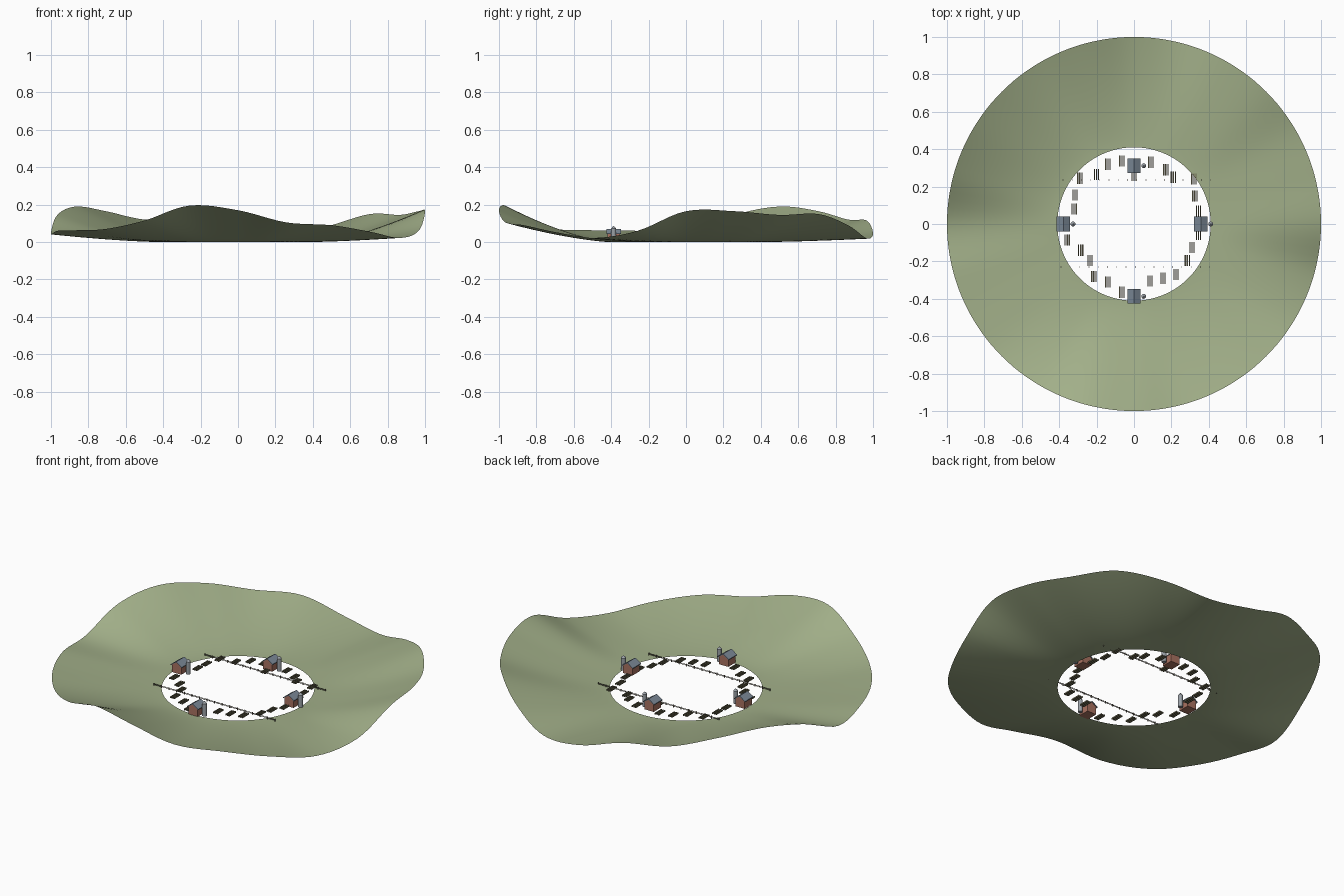
import bpy, bmesh, math
from mathutils import Matrix, Vector

if "Cube" in bpy.data.objects:
    bpy.data.objects.remove(bpy.data.objects["Cube"])


def material(name, rgb):
    m = bpy.data.materials.new(name)
    m.diffuse_color = (*rgb, 1)
    m.use_nodes = True
    m.node_tree.nodes["Principled BSDF"].inputs["Base Color"].default_value = m.diffuse_color
    return m


GREEN = material("grass", (0.36, 0.43, 0.25))
BRICK = material("brick", (0.40, 0.17, 0.12))
SLATE = material("slate", (0.20, 0.25, 0.31))
METAL = material("metal", (0.33, 0.36, 0.39))
SOIL = material("crop", (0.15, 0.14, 0.08))
WOOD = material("wood", (0.14, 0.12, 0.09))


def make(name, bm, mat):
    bmesh.ops.recalc_face_normals(bm, faces=bm.faces)
    me = bpy.data.meshes.new(name)
    bm.to_mesh(me)
    bm.free()
    me.materials.append(mat)
    ob = bpy.data.objects.new(name, me)
    bpy.context.collection.objects.link(ob)
    return ob


def box(bm, centre, size):
    bmesh.ops.create_cube(bm, size=1, matrix=Matrix.Translation(centre) @ Matrix.Diagonal((*size, 1)))


def cone(bm, x, y, z0, z1, r0, r1, sides=16):
    bmesh.ops.create_cone(bm, cap_ends=True, segments=sides, radius1=r0, radius2=r1, depth=z1 - z0,
                          matrix=Matrix.Translation((x, y, (z0 + z1) / 2)))


def extrude_y(bm, profile, y0, y1):
    a = [bm.verts.new((x, y0, z)) for x, z in profile]
    b = [bm.verts.new((x, y1, z)) for x, z in profile]
    n = len(profile)
    bm.faces.new(a)
    bm.faces.new(b[::-1])
    for i in range(n):
        bm.faces.new((a[i], a[(i + 1) % n], b[(i + 1) % n], b[i]))


# Rolling hills: open ring whose outer rim height varies every 15 degrees
RIM = [.165, .165, .145, .15, .09, .02, .045, .115, .12, .165, .19, .145,
       .045, .06, .063, .07, .115, .195, .17, .105, .09, .055, .022, .06]


def rim_height(u):
    i = int(u)
    f = u - i
    p0, p1, p2, p3 = (RIM[(i + k) % 24] for k in (-1, 0, 1, 2))
    return p1 + 0.5 * f * (p2 - p0 + f * (2 * p0 - 5 * p1 + 4 * p2 - p3 + f * (3 * (p1 - p2) + p3 - p0)))


bm = bmesh.new()
SEG, RINGS, R_IN = 144, 24, 0.41
grid = []
for j in range(RINGS + 1):
    t = j / RINGS
    r = R_IN + (1 - R_IN) * t
    row = []
    for i in range(SEG):
        a = 2 * math.pi * i / SEG
        row.append(bm.verts.new((r * math.cos(a), r * math.sin(a), rim_height(24 * i / SEG) * t ** 1.5)))
    grid.append(row)
for j in range(RINGS):
    for i in range(SEG):
        k = (i + 1) % SEG
        bm.faces.new((grid[j][i], grid[j + 1][i], grid[j + 1][k], grid[j][k]))
hills = make("hills", bm, GREEN)
for p in hills.data.polygons:
    p.use_smooth = True

# Farmhouses, each with a gable roof and a silo on its right
for label, x, y in (("north", 0, .312), ("south", 0, -.387), ("east", .358, 0), ("west", -.378, 0)):
    bm = bmesh.new()
    extrude_y(bm, [(-.03, 0), (.03, 0), (.03, .046), (0, .066), (-.03, .046)], -.034, .034)
    make(label + "_house_walls", bm, BRICK).location = (x, y, 0)
    bm = bmesh.new()
    extrude_y(bm, [(-.036, .042), (0, .066), (.036, .042), (.036, .047), (0, .071), (-.036, .047)], -.039, .039)
    make(label + "_house_roof", bm, SLATE).location = (x, y, 0)
    bm = bmesh.new()
    cone(bm, .052, 0, 0, .073, .013, .013)
    cone(bm, .052, 0, .073, .085, .013, .002)
    make(label + "_silo", bm, METAL).location = (x, y, 0)

# Crop plots: three raised rows each, set around the clearing
PLOTS = [(-.14, .32), (-.065, .337), (-.2, .265), (-.29, .245), (-.315, .155), (-.32, .08),
         (.09, .33), (.17, .29), (.21, .25), (.32, .24), (.325, .15), (.345, .07), (.345, -.055),
         (.31, -.125), (.285, -.195), (.225, -.27), (.155, -.29), (.085, -.305), (-.065, -.365),
         (-.14, -.31), (-.215, -.28), (-.235, -.195), (-.285, -.14), (-.357, -.085), (0, .26)]
for n, (x, y) in enumerate(PLOTS):
    bm = bmesh.new()
    for dx in (-.011, 0, .011):
        box(bm, (dx, 0, .004), (.006, .06, .008))
    make(f"crop_plot_{n + 1}", bm, SOIL).location = (x, y, 0)

# Two long rail fences
for label, x0, x1, y in (("back", -.38, .41, .235), ("front", -.39, .405, -.23)):
    bm = bmesh.new()
    for z in (.006, .011):
        box(bm, ((x0 + x1) / 2, y, z), (x1 - x0, .002, .002))
    for i in range(17):
        box(bm, (x0 + (x1 - x0) * i / 16, y, .0075), (.004, .004, .015))
    make(label + "_fence", bm, WOOD)
